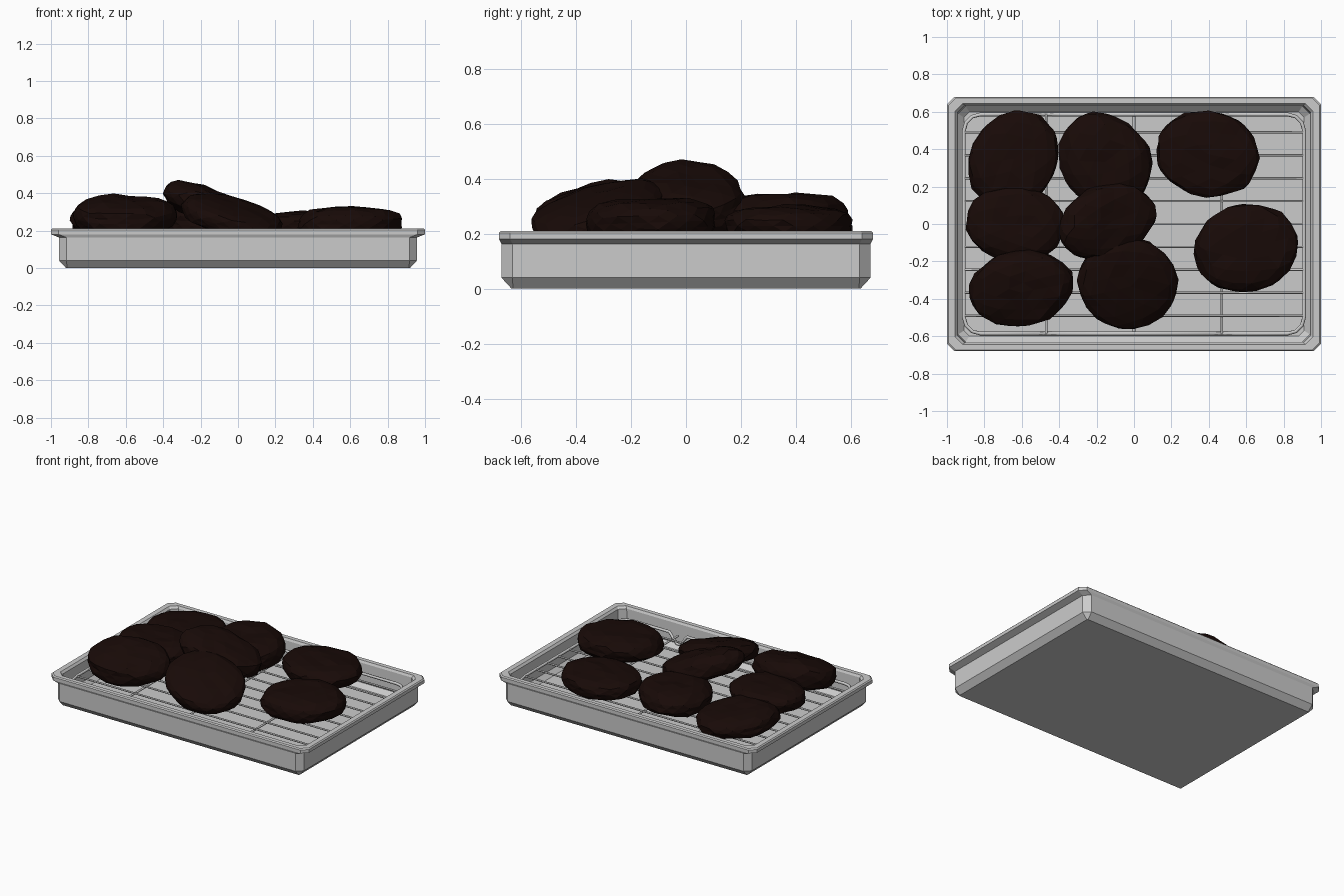
import bpy, bmesh, math
from mathutils import Vector, Matrix, noise

if "Cube" in bpy.data.objects:
    bpy.data.objects.remove(bpy.data.objects["Cube"])


def material(name, colour):
    m = bpy.data.materials.new(name)
    m.diffuse_color = colour
    m.use_nodes = True
    m.node_tree.nodes["Principled BSDF"].inputs["Base Color"].default_value = m.diffuse_color
    return m


def add_object(name, bm):
    bmesh.ops.recalc_face_normals(bm, faces=bm.faces)
    me = bpy.data.meshes.new(name)
    bm.to_mesh(me)
    bm.free()
    ob = bpy.data.objects.new(name, me)
    bpy.context.collection.objects.link(ob)
    return ob


def chamfered_rect(hx, hy, c):
    pts = []
    for sx, sy in ((1, 1), (-1, 1), (-1, -1), (1, -1)):
        a, b = (sx * hx, sy * (hy - c)), (sx * (hx - c), sy * hy)
        pts += [a, b] if sx * sy > 0 else [b, a]
    return pts


# Tray: chamfered rectangles (half x, half y, z, corner) from outer base, over the rim, to inner floor
bm = bmesh.new()
profile = [(.92, .635, 0, .006), (.957, .672, .04, .04), (.957, .672, .163, .04),
           (1, .68, .18, .04), (1, .68, .203, .04), (.993, .673, .21, .04),
           (.957, .643, .21, .04), (.945, .635, .195, .04),
           (.94, .63, .06, .04), (.91, .6, .03, .03)]
rings = [[bm.verts.new((x, y, z)) for x, y in chamfered_rect(hx, hy, c)]
         for hx, hy, z, c in profile]
for lo, hi in zip(rings, rings[1:]):
    for i in range(8):
        bm.faces.new((lo[i], lo[(i + 1) % 8], hi[(i + 1) % 8], hi[i]))
bm.faces.new(rings[0])
bm.faces.new(rings[-1])
add_object("baking_tray", bm)


# Wire rack
def wire(name, lines, closed=False, r=.008):
    cu = bpy.data.curves.new(name, 'CURVE')
    cu.dimensions = '3D'
    cu.bevel_depth = r
    cu.bevel_resolution = 1
    for pts in lines:
        sp = cu.splines.new('POLY')
        sp.points.add(len(pts) - 1)
        for p, co in zip(sp.points, pts):
            p.co = (*co, 1)
        sp.use_cyclic_u = closed
    ob = bpy.data.objects.new(name, cu)
    bpy.context.collection.objects.link(ob)


RZ, HX, HY, R = .15, .91, .586, .09
frame = []
for k, (sx, sy) in enumerate(((1, 1), (-1, 1), (-1, -1), (1, -1))):
    for j in range(4):
        a = math.radians(90 * k + 30 * j)
        frame.append((sx * (HX - R) + R * math.cos(a), sy * (HY - R) + R * math.sin(a), RZ))
    if k in (0, 2):  # feet bent down out of the long sides
        s = 1 if k == 0 else -1
        for fx in (.47, -.47):
            frame += [(s * (fx + dx), s * HY, z)
                      for dx, z in ((.07, RZ), (.012, .08), (-.012, .08), (-.07, RZ))]
wire("rack_frame", [frame], True, .01)
wire("rack_long_wires", [[(-HX, i * .1225, RZ), (HX, i * .1225, RZ)] for i in range(-4, 5)], r=.006)
wire("rack_cross_wires", [[(x, -HY, RZ - .01), (x, HY, RZ - .01)] for x in (-.47, 0, .47)], r=.007)

# Cookies: flattened, lumpy low-poly discs
brown = material("dark_cookie", (.009, .003, .0022, 1))


def cookie(i, loc, rx, ry, rz, tilt_x, tilt_y, spin):
    bm = bmesh.new()
    bmesh.ops.create_icosphere(bm, subdivisions=3, radius=1)
    m = (Matrix.Translation(loc) @ Matrix.Rotation(math.radians(tilt_x), 4, 'X')
         @ Matrix.Rotation(math.radians(tilt_y), 4, 'Y') @ Matrix.Rotation(math.radians(spin), 4, 'Z'))
    e = 2.9
    for v in bm.verts:
        d = v.co.normalized()
        p = d * (math.hypot(d.x, d.y) ** e + abs(d.z) ** e) ** (-1 / e)
        n = noise.noise(d * 1.3 + Vector((i * 7.3, 2.1, 0)))
        f = noise.noise(d * 3 + Vector((0, i * 5.7, 1)))
        k = .98 + .05 * n + .05 * f
        v.co = Vector((p.x * rx * k, p.y * ry * k, p.z * rz * (1 + .12 * n + .15 * f)))
    bm.transform(m)
    ob = add_object(f"cookie_{i}", bm)
    ob.data.materials.append(brown)


# (centre, half sizes, tilts, spin)
cookies = [((-.645, .345, .222), .235, .275, .076, -3, 2, -32),
           ((-.155, .335, .253), .24, .275, .09, 2, 2, 38),
           ((.39, .375, .228), .28, .235, .076, 0, 0, -12),
           ((.60, -.13, .24), .282, .24, .085, 2, 0, 14),
           ((-.635, 0, .255), .27, .21, .078, 0, 0, -8),
           ((-.145, .015, .332), .28, .195, .088, 0, 19, 18),
           ((-.605, -.345, .28), .282, .21, .096, 13, 0, 10),
           ((-.035, -.315, .272), .28, .25, .08, 14, 13, -22)]
for i, c in enumerate(cookies, 1):
    cookie(i, *c)
